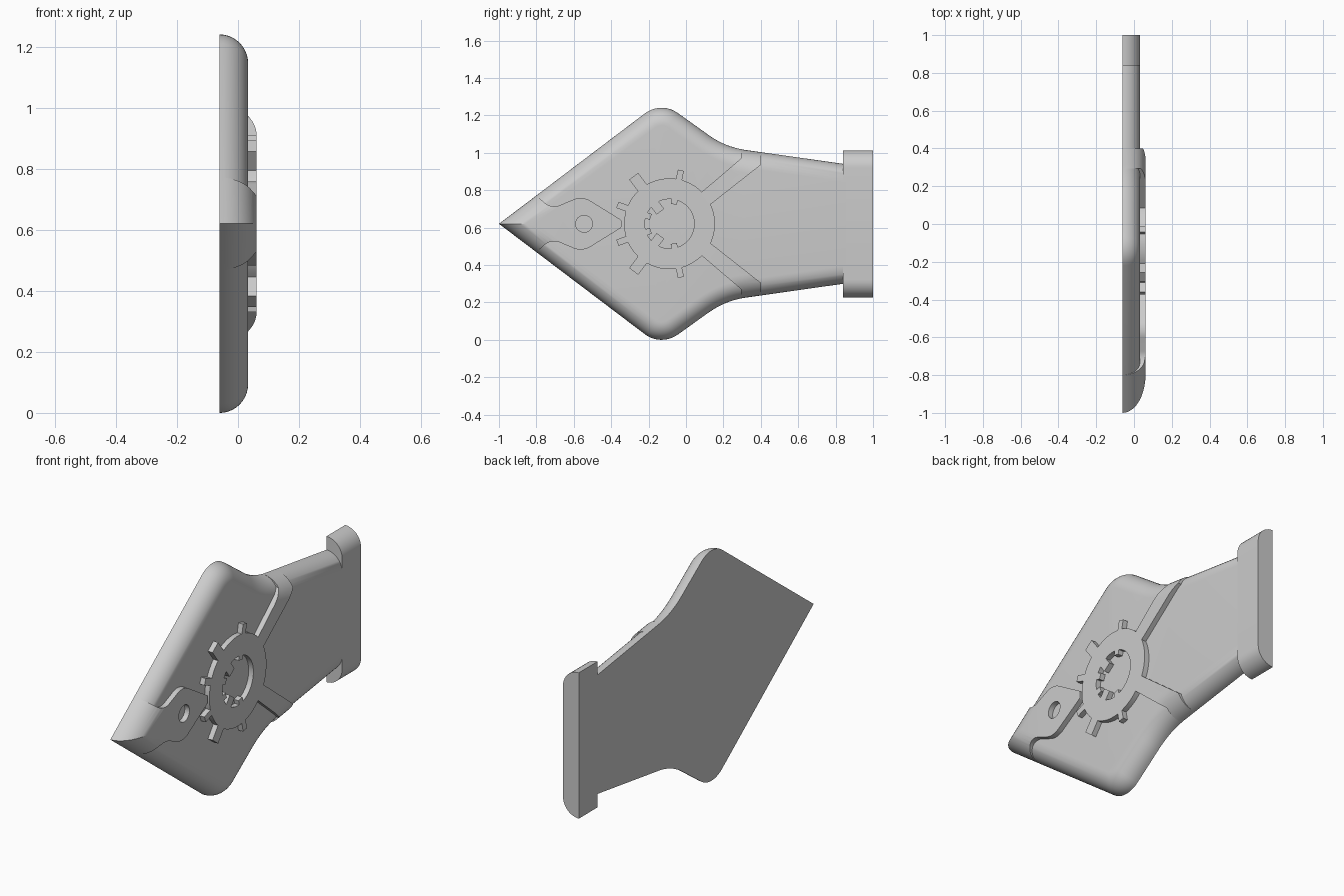
import bpy, bmesh, math
from mathutils import Vector

if "Cube" in bpy.data.objects:
    bpy.data.objects.remove(bpy.data.objects["Cube"])

MID = 0.62                              # height of the symmetry line
BACK, FACE, RAISED = -0.061, 0.033, 0.061
GEAR_Y = -0.088

grey = bpy.data.materials.new("plain grey")
grey.use_nodes = True
grey.diffuse_color = (0.6, 0.6, 0.6, 1)
grey.node_tree.nodes["Principled BSDF"].inputs["Base Color"].default_value = (0.6, 0.6, 0.6, 1)


def mirrored(half):
    """Close a half outline of (y, height, radius) about the symmetry line."""
    return half + [(y, -h, r) for y, h, r in reversed(half) if h > 0]


def rounded(corners, steps=10):
    """Turn (y, height, radius) corners into an outline with arc fillets."""
    out = []
    for i, (y, h, r) in enumerate(corners):
        p = Vector((y, h))
        if r == 0:
            out.append(p)
            continue
        a = (Vector(corners[i - 1][:2]) - p).normalized()
        b = (Vector(corners[(i + 1) % len(corners)][:2]) - p).normalized()
        half = a.angle(b) / 2
        centre = p + (a + b).normalized() * r / math.sin(half)
        start = p + a * r / math.tan(half) - centre
        sweep = (p + b * r / math.tan(half) - centre)
        turn = math.atan2(start.x * sweep.y - start.y * sweep.x, start.dot(sweep))
        for k in range(steps + 1):
            t = turn * k / steps
            c, s = math.cos(t), math.sin(t)
            out.append(centre + Vector((c * start.x - s * start.y, s * start.x + c * start.y)))
    return out


def inset(outline, d):
    """Move a clockwise outline inwards by d with mitred corners."""
    out = []
    for i, p in enumerate(outline):
        a = (p - outline[i - 1]).normalized()
        b = (outline[(i + 1) % len(outline)] - p).normalized()
        na, nb = Vector((a.y, -a.x)), Vector((b.y, -b.x))
        out.append(p + (na + nb) * d / (1 + na.dot(nb)))
    return out


def loft(name, layers):
    """Skin a stack of (x, outline) layers into a closed solid."""
    bm = bmesh.new()
    rings = [[bm.verts.new((x, p[0], MID + p[1])) for p in pts] for x, pts in layers]
    n = len(rings[0])
    for lo, hi in zip(rings, rings[1:]):
        for i in range(n):
            j = (i + 1) % n
            bm.faces.new((lo[i], lo[j], hi[j], hi[i]))
    bm.faces.new(rings[0])
    bm.faces.new(rings[-1])
    bmesh.ops.recalc_face_normals(bm, faces=bm.faces)
    mesh = bpy.data.meshes.new(name)
    bm.to_mesh(mesh)
    bm.free()
    mesh.materials.append(grey)
    obj = bpy.data.objects.new(name, mesh)
    bpy.context.collection.objects.link(obj)
    return obj


def prism(name, outline, x0, x1):
    return loft(name, [(x0, outline), (x1, outline)])


def select(obj):
    bpy.ops.object.select_all(action='DESELECT')
    obj.select_set(True)
    bpy.context.view_layer.objects.active = obj


def carve(obj, cutter, operation):
    select(obj)
    mod = obj.modifiers.new("carve", 'BOOLEAN')
    mod.operation, mod.object, mod.solver = operation, cutter, 'EXACT'
    bpy.ops.object.modifier_apply(modifier=mod.name)
    bpy.data.objects.remove(cutter)


def smooth(obj):
    select(obj)
    bpy.ops.object.shade_smooth_by_angle(angle=math.radians(30))


# Leaf-shaped outline shared by the body and the raised trim
OUTLINE = rounded(mirrored([(-1, 0, 0), (-0.133, 0.656, 0.148),
                            (0.211, 0.41, 0.45), (0.95, 0.305, 0)]))


def domed(name, top, steps=10):
    """The outline as a slab whose upper rim is a quarter round."""
    r = top - BACK
    angles = [math.pi / 2 * k / steps for k in range(steps + 1)]
    return loft(name, [(BACK + r * math.sin(t), inset(OUTLINE, r * (1 - math.cos(t))))
                       for t in angles])


def circle(y, r, n=40):
    return [(y + r * math.cos(2 * math.pi * k / n), r * math.sin(2 * math.pi * k / n))
            for k in range(n)]


def toothed(r, teeth, arc_step=0.09):
    """Circle outline with straight-sided teeth (angle, tip radius, width)."""
    polar, at = [], -math.pi
    full = sorted([(math.radians(s * a), tip, w) for a, tip, w in teeth for s in (1, -1)])

    def arc(a0, a1):
        n = max(1, math.ceil((a1 - a0) / arc_step))
        return [(r, a0 + (a1 - a0) * k / n) for k in range(n)]

    for a, tip, w in full:
        root, end = math.asin(w / 2 / r), math.asin(w / 2 / tip)
        polar += arc(at, a - root)
        polar += [(r, a - root), (tip, a - end), (tip, a + end)]
        at = a + root
    polar += arc(at, math.pi)
    return [(GEAR_Y + q * math.cos(t), q * math.sin(t)) for q, t in polar]


# Main body
body = domed("body", FACE)
smooth(body)

# End cap: a bar with quarter-round ends
cap_r = FACE - BACK
half_height = 0.393
bm = bmesh.new()
side = [(BACK + cap_r * math.sin(t), half_height - cap_r * (1 - math.cos(t)))
        for t in [math.pi / 2 * k / 10 for k in range(11)]]
side += [(x, -h) for x, h in reversed(side)]
face = bm.faces.new([bm.verts.new((x, 0.84, MID + h)) for x, h in side])
ext = bmesh.ops.extrude_face_region(bm, geom=[face], use_keep_orig=True)
bmesh.ops.translate(bm, vec=(0, 0.16, 0),
                    verts=[v for v in ext["geom"] if isinstance(v, bmesh.types.BMVert)])
bmesh.ops.recalc_face_normals(bm, faces=bm.faces)
mesh = bpy.data.meshes.new("end_cap")
bm.to_mesh(mesh)
bm.free()
mesh.materials.append(grey)
end_cap = bpy.data.objects.new("end_cap", mesh)
bpy.context.collection.objects.link(end_cap)
smooth(end_cap)

# Raised tip with its curved collar and round hole
collar = rounded([(-1.1, -0.4, 0), (-1.1, 0.4, 0), (-0.8, 0.4, 0), (-0.8, 0.152, 0)]
                 + mirrored([(-0.72, 0.08, 0.08), (-0.555, 0.15, 0.1), (-0.345, 0.02, 0.015)])
                 + [(-0.8, -0.152, 0), (-0.8, -0.4, 0)])
tip = domed("tip_collar", RAISED)
carve(tip, prism("collar_cutter", collar, -0.058, 0.2), 'INTERSECT')
carve(tip, prism("hole_cutter", circle(-0.545, 0.045), -0.3, 0.3), 'DIFFERENCE')
smooth(tip)

# Two raised arms running from the ring over the rounded rim
arm = [(0.07, 0.158), (0.295, 0.35), (0.295, 0.6), (0.4, 0.6), (0.4, 0.315), (0.12, 0.095)]
for name, s in (("upper_arm", 1), ("lower_arm", -1)):
    obj = domed(name, RAISED)
    carve(obj, prism("arm_cutter", [(y, s * h) for y, h in arm], -0.058, 0.2), 'INTERSECT')
    smooth(obj)

# Toothed ring with a toothed opening
ring = prism("toothed_ring",
             toothed(0.243, [(78, 0.293, 0.033), (127, 0.32, 0.06), (160, 0.297, 0.035)]),
             0.02, RAISED)
opening = toothed(0.132, [(78, 0.108, 0.033), (127, 0.085, 0.05), (160, 0.108, 0.033)])
carve(ring, prism("opening_cutter", opening, -0.1, 0.2), 'DIFFERENCE')
smooth(ring)
